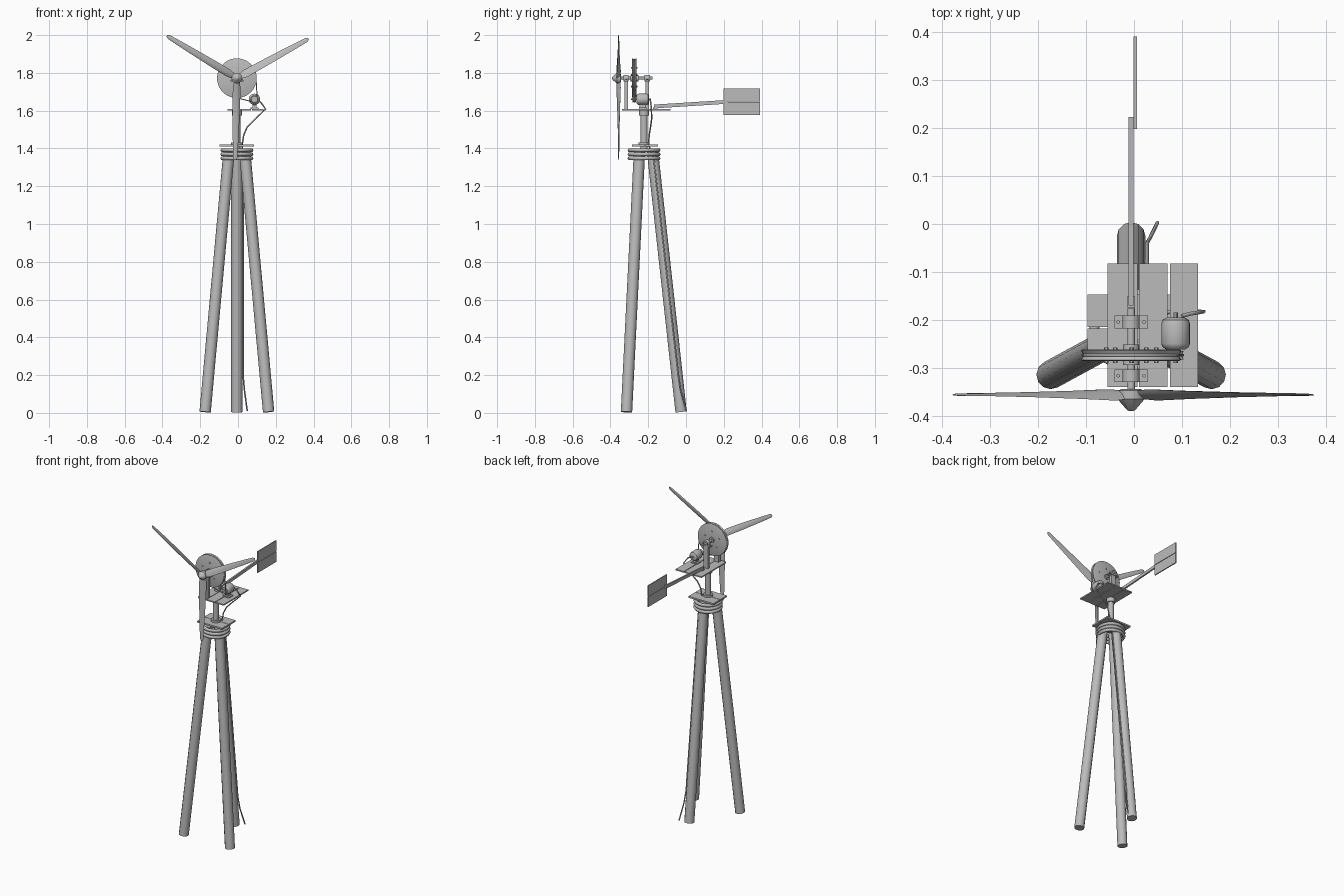
import bpy, bmesh, math
from mathutils import Vector, Matrix

if "Cube" in bpy.data.objects:
    bpy.data.objects.remove(bpy.data.objects["Cube"])

CX, CY, HUB_Z = -0.006, -0.222, 1.772   # mast axis and rotor height
grey = bpy.data.materials.new("weathered grey")
grey.diffuse_color = (0.5, 0.5, 0.5, 1)
grey.use_nodes = True
grey.node_tree.nodes["Principled BSDF"].inputs["Base Color"].default_value = grey.diffuse_color


def finish(name, bm, smooth=True):
    bmesh.ops.recalc_face_normals(bm, faces=bm.faces)
    me = bpy.data.meshes.new(name)
    bm.to_mesh(me)
    bm.free()
    me.materials.append(grey)
    ob = bpy.data.objects.new(name, me)
    bpy.context.collection.objects.link(ob)
    if smooth:
        bpy.context.view_layer.objects.active = ob
        bpy.ops.object.select_all(action='DESELECT')
        ob.select_set(True)
        bpy.ops.object.shade_smooth_by_angle(angle=math.radians(35))
    return ob


def box(name, lo, hi):
    lo, hi = Vector(lo), Vector(hi)
    bm = bmesh.new()
    bmesh.ops.create_cube(bm, size=1, matrix=Matrix.Translation((lo + hi) / 2)
                          @ Matrix.Diagonal((*(hi - lo), 1)))
    return finish(name, bm, False)


def rod(name, a, b, r, sides=12, r2=None):
    a, b = Vector(a), Vector(b)
    d = b - a
    bm = bmesh.new()
    m = Matrix.Translation((a + b) / 2) @ d.to_track_quat('Z', 'Y').to_matrix().to_4x4()
    bmesh.ops.create_cone(bm, cap_ends=True, segments=sides, radius1=r,
                          radius2=r if r2 is None else r2, depth=d.length, matrix=m)
    return finish(name, bm)


def turned(name, x, z, profile, sides=32):
    """Solid of revolution about the y direction, profile of (radius, y)."""
    bm = bmesh.new()
    rings = []
    for r, y in profile:
        rings.append([bm.verts.new((x + r * math.cos(t), y, z + r * math.sin(t)))
                      for t in (2 * math.pi * i / sides for i in range(sides))])
    for p, q in zip(rings, rings[1:]):
        for i in range(sides):
            j = (i + 1) % sides
            bm.faces.new((p[i], p[j], q[j], q[i]))
    bm.faces.new(rings[0])
    bm.faces.new(rings[-1])
    return finish(name, bm)


def wire(name, pts, r, cyclic=False):
    cu = bpy.data.curves.new(name, 'CURVE')
    cu.dimensions = '3D'
    cu.bevel_depth, cu.bevel_resolution, cu.use_fill_caps = r, 1, True
    sp = cu.splines.new('POLY')
    sp.points.add(len(pts) - 1)
    for p, co in zip(sp.points, pts):
        p.co = (*co, 1)
    sp.use_cyclic_u = cyclic
    cu.materials.append(grey)
    ob = bpy.data.objects.new(name, cu)
    bpy.context.collection.objects.link(ob)


# Tripod legs
for tag, foot, top in (("left", (-0.174, -0.315), (-0.047, -0.246)),
                       ("right", (0.162, -0.315), (0.035, -0.246)),
                       ("back", (CX, -0.026), (CX, -0.178))):
    rod(f"leg_{tag}", (*foot, 0.005), (*top, 1.39), 0.03, 12)

# Rope lashing around the leg tops
for i, z in enumerate((1.347, 1.369, 1.391)):
    wire(f"lashing_{i}", [(CX + 0.077 * math.cos(t), CY + 0.077 * math.sin(t), z)
                          for t in (2 * math.pi * k / 32 for k in range(32))], 0.0105, True)

# Lower deck planks, mast and collars
box("lower_plank_front", (-0.097, -0.287, 1.41), (0.085, -0.218, 1.42))
box("lower_plank_back", (-0.097, -0.215, 1.41), (0.085, -0.147, 1.42))
rod("mast", (CX, CY, 1.38), (CX, CY, 1.6), 0.018, 16)
rod("mast_foot_collar", (CX, CY, 1.42), (CX, CY, 1.432), 0.03, 16)
rod("mast_head_collar", (CX, CY, 1.575), (CX, CY, 1.602), 0.026, 16)

# Upper deck planks
for i, (a, b) in enumerate(((-0.055, 0.007), (0.01, 0.07), (0.075, 0.134))):
    box(f"upper_plank_{i}", (a, -0.34, 1.602), (b, -0.083, 1.61))

# Rotor shaft on two uprights with pillow bearings
rod("rotor_shaft", (CX, -0.345, HUB_Z), (CX, -0.177, HUB_Z), 0.008, 12)
for tag, y in (("front", -0.317), ("rear", -0.205)):
    box(f"upright_{tag}", (CX - 0.016, y - 0.009, 1.61), (CX + 0.016, y + 0.009, 1.757))
    box(f"bearing_base_{tag}", (CX - 0.035, y - 0.0135, 1.755), (CX + 0.035, y + 0.0135, 1.762))
    turned(f"bearing_{tag}", CX, HUB_Z, [(0.018, y - 0.0135), (0.018, y + 0.0135)], 20)
    for s in (-1, 1):
        rod(f"bearing_bolt_{tag}", (CX + s * 0.027, y, 1.755), (CX + s * 0.027, y, 1.767), 0.004, 6)

# Large drive pulley with grooved rim and bolts
turned("drive_pulley", CX, HUB_Z, [(0.1, -0.286), (0.105, -0.284), (0.099, -0.274),
                                   (0.105, -0.264), (0.1, -0.262)], 40)
turned("pulley_boss", CX, HUB_Z, [(0.017, -0.295), (0.017, -0.252)], 20)
for k in range(5):
    t = 2 * math.pi * k / 5 + 0.3
    turned("pulley_bolt", CX + 0.055 * math.cos(t), HUB_Z + 0.055 * math.sin(t),
           [(0.005, -0.29), (0.005, -0.258)], 6)

# Hub and nose cone
turned("hub", CX, HUB_Z, [(0.02, -0.345), (0.028, -0.348), (0.028, -0.366),
                          (0.009, -0.388), (0.004, -0.391)], 12)

# Twisted tapering blades: (radius, chord, thickness, twist in degrees)
STATIONS = [(0.012, 0.03, 0.012, 32), (0.05, 0.047, 0.012, 30), (0.14, 0.043, 0.009, 22),
            (0.25, 0.036, 0.007, 15), (0.35, 0.029, 0.006, 10), (0.42, 0.023, 0.005, 8),
            (0.433, 0.011, 0.003, 8)]
SECTION = [(0.5, 0), (0.3, 0.45), (0, 0.5), (-0.5, 0), (0, -0.4), (0.3, -0.35)]
for n, deg in enumerate((28.8, 148.8, 268.8)):
    a = math.radians(deg)
    out, side = Vector((math.cos(a), 0, math.sin(a))), Vector((-math.sin(a), 0, math.cos(a)))
    bm = bmesh.new()
    rings = []
    for r, chord, thick, tw in STATIONS:
        c, s = math.cos(math.radians(tw)), math.sin(math.radians(tw))
        ring = []
        for u, v in SECTION:
            u, v = u * chord, v * thick
            ring.append(bm.verts.new(Vector((CX, -0.357, HUB_Z)) + out * r
                                     + side * (u * c - v * s) + Vector((0, u * s + v * c, 0))))
        rings.append(ring)
    for p, q in zip(rings, rings[1:]):
        for i in range(6):
            j = (i + 1) % 6
            bm.faces.new((p[i], p[j], q[j], q[i]))
    bm.faces.new(rings[0])
    bm.faces.new(rings[-1])
    finish(f"blade_{n}", bm)

# Tail boom and two-board vane
bm = bmesh.new()
bmesh.ops.create_cube(bm, size=1)
for v in bm.verts:
    back = v.co.y > 0
    v.co = (CX + v.co.x * 0.01, 0.223 if back else -0.17,
            (1.647 if back else 1.622) + v.co.z * 0.02)
finish("tail_boom", bm, False)
box("tail_boom_block", (CX - 0.008, -0.175, 1.608), (CX + 0.008, -0.15, 1.618))
box("vane_lower", (-0.001, 0.198, 1.578), (0.006, 0.392, 1.645))
box("vane_upper", (-0.001, 0.198, 1.648), (0.006, 0.392, 1.718))

# Generator with feet, small pulley and belt
GX, GZ = 0.087, 1.66
turned("generator", GX, GZ, [(0.02, -0.262), (0.027, -0.257), (0.03, -0.25), (0.03, -0.208),
                             (0.027, -0.2), (0.018, -0.195)], 20)
turned("generator_axle", GX, GZ, [(0.005, -0.29), (0.005, -0.185)], 10)
turned("small_pulley", GX, GZ, [(0.017, -0.283), (0.013, -0.274), (0.017, -0.265)], 20)
box("generator_foot", (GX - 0.022, -0.25, 1.61), (GX + 0.022, -0.208, 1.616))
box("generator_stand", (GX - 0.01, -0.245, 1.614), (GX + 0.01, -0.213, 1.64))
dx, dz = GX - CX, GZ - HUB_Z
phi, spread = math.atan2(dz, dx), math.acos((0.101 - 0.015) / math.hypot(dx, dz))
belt = []
for x, z, r, a0, a1 in ((CX, HUB_Z, 0.101, phi + spread, phi + 2 * math.pi - spread),
                        (GX, GZ, 0.015, phi - spread, phi + spread)):
    for k in range(25):
        t = a0 + (a1 - a0) * k / 24
        belt.append((x + r * math.cos(t), -0.274, z + r * math.sin(t)))
wire("drive_belt", belt, 0.003, True)

# Power cable from the generator down the back leg to the ground
wire("power_cable", [(0.1, -0.192, 1.66), (0.12, -0.187, 1.645), (0.146, -0.183, 1.608),
                     (0.09, -0.182, 1.555), (0.048, -0.188, 1.512), (0.03, -0.195, 1.47),
                     (0.022, -0.198, 1.42), (0.027, -0.17, 1.34), (0.027, -0.04, 0.2),
                     (0.034, -0.028, 0.12), (0.049, 0.003, 0.01)], 0.004)
